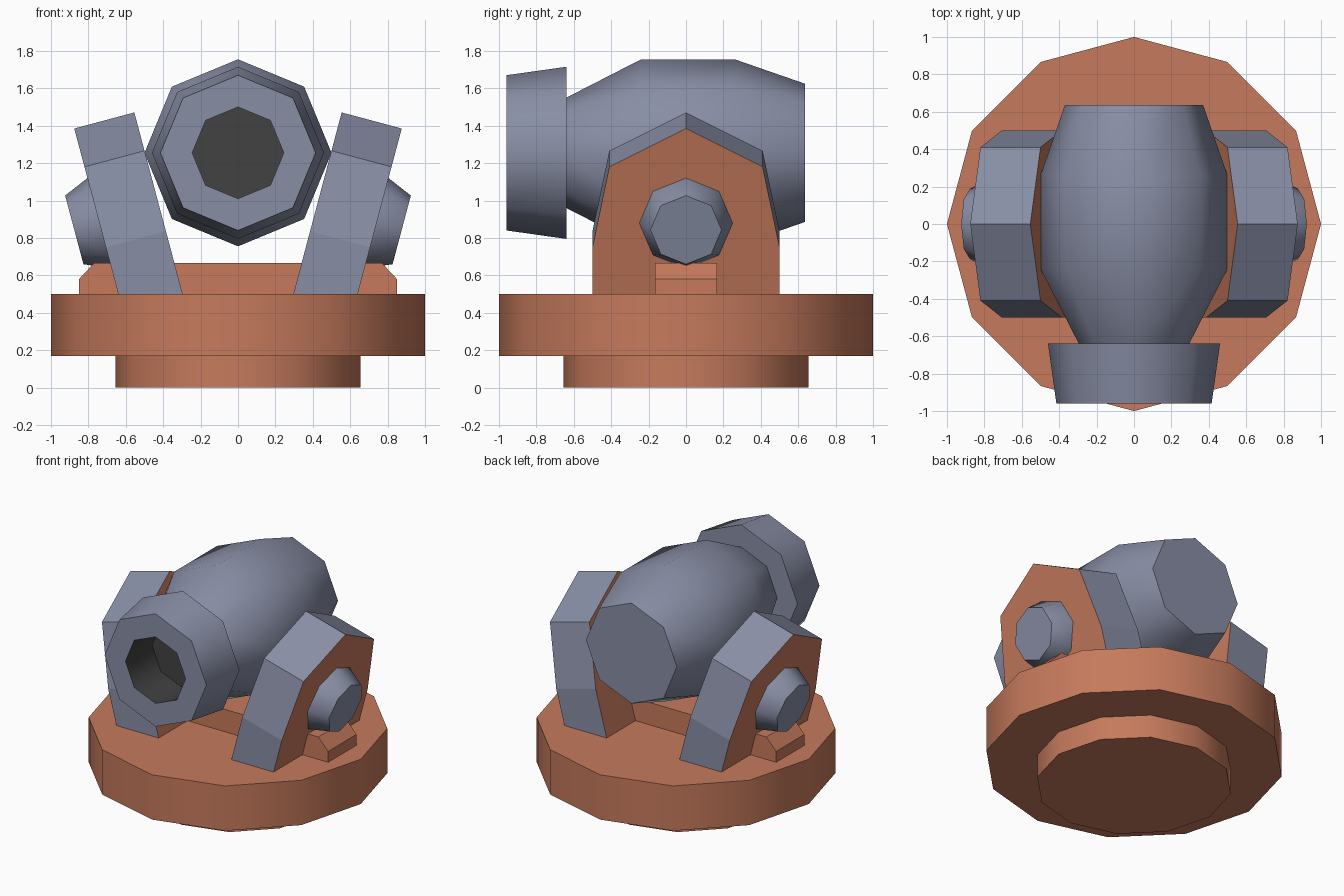
import bpy, bmesh, math
from mathutils import Matrix, Vector

if "Cube" in bpy.data.objects:
    bpy.data.objects.remove(bpy.data.objects["Cube"])


def material(name, rgb):
    m = bpy.data.materials.new(name)
    m.diffuse_color = (*rgb, 1)
    m.use_nodes = True
    m.node_tree.nodes["Principled BSDF"].inputs["Base Color"].default_value = m.diffuse_color
    return m


COPPER = material("copper orange", (0.565, 0.195, 0.108))
STEEL = material("blue grey steel", (0.246, 0.27, 0.376))
DARK = material("dark bore", (0.054, 0.054, 0.054))


def finish(bm, name, mats, smooth=None):
    bmesh.ops.recalc_face_normals(bm, faces=bm.faces[:])
    me = bpy.data.meshes.new(name)
    bm.to_mesh(me)
    bm.free()
    for m in mats:
        me.materials.append(m)
    ob = bpy.data.objects.new(name, me)
    bpy.context.collection.objects.link(ob)
    if smooth:
        bpy.ops.object.select_all(action='DESELECT')
        ob.select_set(True)
        bpy.context.view_layer.objects.active = ob
        bpy.ops.object.shade_smooth_by_angle(angle=math.radians(smooth))
    return ob


def lathe(name, profile, sides, mats, matrix=Matrix(), smooth=50, dark_from=None):
    """Spin (radius, height) points round local z and cap both ends."""
    bm = bmesh.new()
    rings = []
    for r, h in profile:
        rings.append([bm.verts.new(matrix @ Vector((
            r * math.cos(math.tau * i / sides), r * math.sin(math.tau * i / sides), h)))
            for i in range(sides)])
    for k, (a, b) in enumerate(zip(rings, rings[1:])):
        for i in range(sides):
            j = (i + 1) % sides
            f = bm.faces.new((a[i], a[j], b[j], b[i]))
            f.material_index = int(dark_from is not None and k >= dark_from)
    bm.faces.new(rings[0])
    bm.faces.new(rings[-1]).material_index = int(dark_from is not None)
    return finish(bm, name, mats, smooth)


def prism(name, side_a, side_b, mats, edge_index=0):
    """Join two matching outlines; rim faces take edge_index."""
    bm = bmesh.new()
    a = [bm.verts.new(p) for p in side_a]
    b = [bm.verts.new(p) for p in side_b]
    bm.faces.new(a)
    bm.faces.new(b)
    for i in range(len(a)):
        j = (i + 1) % len(a)
        bm.faces.new((a[i], a[j], b[j], b[i])).material_index = edge_index
    return finish(bm, name, mats)


# Turntable base: foot and wide disc
lathe("base_foot", [(0.655, 0), (0.655, 0.17)], 12, [COPPER])
lathe("base_disc", [(1, 0.17), (1, 0.5)], 12, [COPPER])

# Cross bar with chamfered ends
bar = [(-0.85, 0.49), (0.85, 0.49), (0.85, 0.58), (0.77, 0.665), (-0.77, 0.665), (-0.85, 0.58)]
prism("cross_bar", [(x, -0.165, z) for x, z in bar], [(x, 0.165, z) for x, z in bar], [COPPER])

# Barrel and muzzle along y, with a dark bore
along_y = Matrix(((0, 1, 0, 0), (0, 0, 1, 0), (1, 0, 0, 1.255), (0, 0, 0, 1)))
lathe("barrel", [(0.295, -0.64), (0.5, -0.24), (0.5, 0.26), (0.37, 0.635)], 8, [STEEL], along_y)
lathe("muzzle", [(0.295, -0.64), (0.46, -0.64), (0.415, -0.96), (0.245, -0.96), (0.245, -0.65)],
      8, [STEEL, DARK], along_y, dark_from=3)

# Leaning side brackets and their bolts
tilt = math.radians(14.9)
slope = math.tan(tilt)
outline = [(-0.5, 0.5), (-0.5, 0.75), (-0.41, 1.18), (0, 1.385), (0.41, 1.18), (0.5, 0.75), (0.5, 0.5)]
for s, side in ((1, "right"), (-1, "left")):
    outer, inner = [], []
    for y, z in outline:
        outer.append((s * (0.64 + (z - 0.5) * slope), y, z))
        zi = z if z == 0.5 else z + 0.086
        inner.append((s * (0.296 + (zi - 0.5) * slope), y, zi))
    prism("bracket_" + side, outer, inner, [COPPER, STEEL], 1)

    axis = Vector((s * math.cos(tilt), 0, -math.sin(tilt)))
    yv = Vector((0, 1, 0))
    frame = Matrix((yv.cross(axis), yv, axis)).transposed().to_4x4()
    frame.translation = (s * 0.74, 0, 0.879)
    lathe("bolt_" + side, [(0.25, -0.01), (0.25, 0), (0.19, 0.14)], 8, [STEEL], frame)
